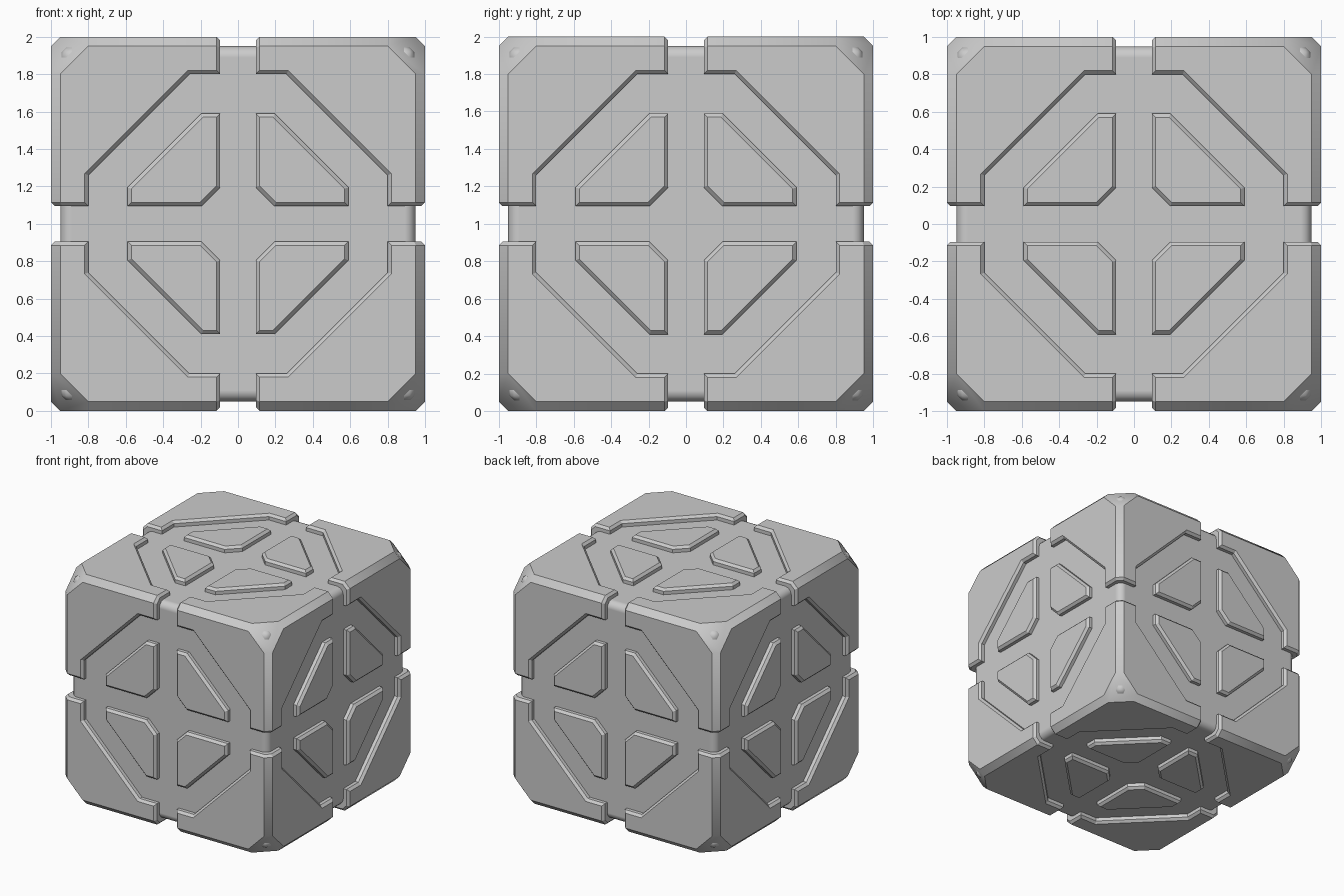
import bpy, bmesh

if "Cube" in bpy.data.objects:
    bpy.data.objects.remove(bpy.data.objects["Cube"])

G = 0.095            # half width of the grooves
B = 0.02             # small bevel on raised parts


def cyc(p, k):
    """Turn a (u, v, height) point onto the z, x or y face."""
    u, v, h = p
    return [(u, v, h), (h, u, v), (v, h, u)][k]


def finish(bm, name):
    bmesh.ops.recalc_face_normals(bm, faces=bm.faces)
    big = max(bm.faces, key=lambda f: f.calc_area())
    if big.normal.dot(big.calc_center_median()) < 0:
        bmesh.ops.reverse_faces(bm, faces=bm.faces)
    me = bpy.data.meshes.new(name)
    bm.to_mesh(me)
    bm.free()
    ob = bpy.data.objects.new(name, me)
    ob.location = (0, 0, 1)
    bpy.context.collection.objects.link(ob)
    return ob


def mirror_all(ob):
    m = ob.modifiers.new("mirror", 'MIRROR')
    m.use_axis = (True, True, True)
    m.use_mirror_merge = False


def bridge(bm, r1, r2):
    n = len(r1)
    for i in range(n):
        j = (i + 1) % n
        bm.faces.new((r1[i], r1[j], r2[j], r2[i]))


# inner core with rounded edges
bm = bmesh.new()
bmesh.ops.create_cube(bm, size=1.9)
for f in bm.faces:
    f.smooth = True
core = finish(bm, "core")
bev = core.modifiers.new("round", 'BEVEL')
bev.width, bev.segments = 0.06, 3
bev.harden_normals = True


# corner armour plates: one octant, wrapped over three faces
def plate_ring(g, end, s, t):
    return [(g, end), (g, s), (t, s), (s, t), (s, g), (end, g)]


bm = bmesh.new()
levels = [(1.0, plate_ring(G + B, 0.95, 0.82, 0.268)),
          (1.0 - B, plate_ring(G, 0.942, 0.80, 0.26)),
          (0.93, plate_ring(G, 0.921, 0.80, 0.26))]
loops = [[bm.verts.new(cyc((u, v, h), k)) for k in range(3) for u, v in ring]
         for h, ring in levels]
for a, b in zip(loops, loops[1:]):
    bridge(bm, a, b)
tips = [[bm.verts.new(cyc(p, k)) for p in ((0.95, 0.8, 1), (0.8, 0.95, 1))]
        for k in range(3)]
top = loops[0]
for k in range(3):
    n = (k + 1) % 3
    bm.faces.new(top[k * 6:k * 6 + 6] + tips[k])
    # chamfer strip along the cube edge to the next face
    strip = bm.faces.new((top[k * 6 + 5], top[n * 6], tips[n][1], tips[k][0]))
    strip.smooth = True
hexa = bm.faces.new([tips[k][i] for k in range(3) for i in (1, 0)])
hexa.smooth = True
mirror_all(finish(bm, "corner_plates"))


# raised pads in the middle of each face
def pad_ring(lo, hi, d, c):
    return [(lo, hi), (d, hi), (hi, d), (hi, lo), (c, lo), (lo, c)]


bm = bmesh.new()
levels = [(1.0, pad_ring(G + B, 0.57, 0.187, 0.203)),
          (1.0 - B, pad_ring(G, 0.59, 0.195, 0.195)),
          (0.93, pad_ring(G, 0.59, 0.195, 0.195))]
for k in range(3):
    rings = [[bm.verts.new(cyc((u, v, h), k)) for u, v in ring]
             for h, ring in levels]
    for a, b in zip(rings, rings[1:]):
        bridge(bm, a, b)
    bm.faces.new(rings[0])
    bm.faces.new(rings[-1])
mirror_all(finish(bm, "face_pads"))
